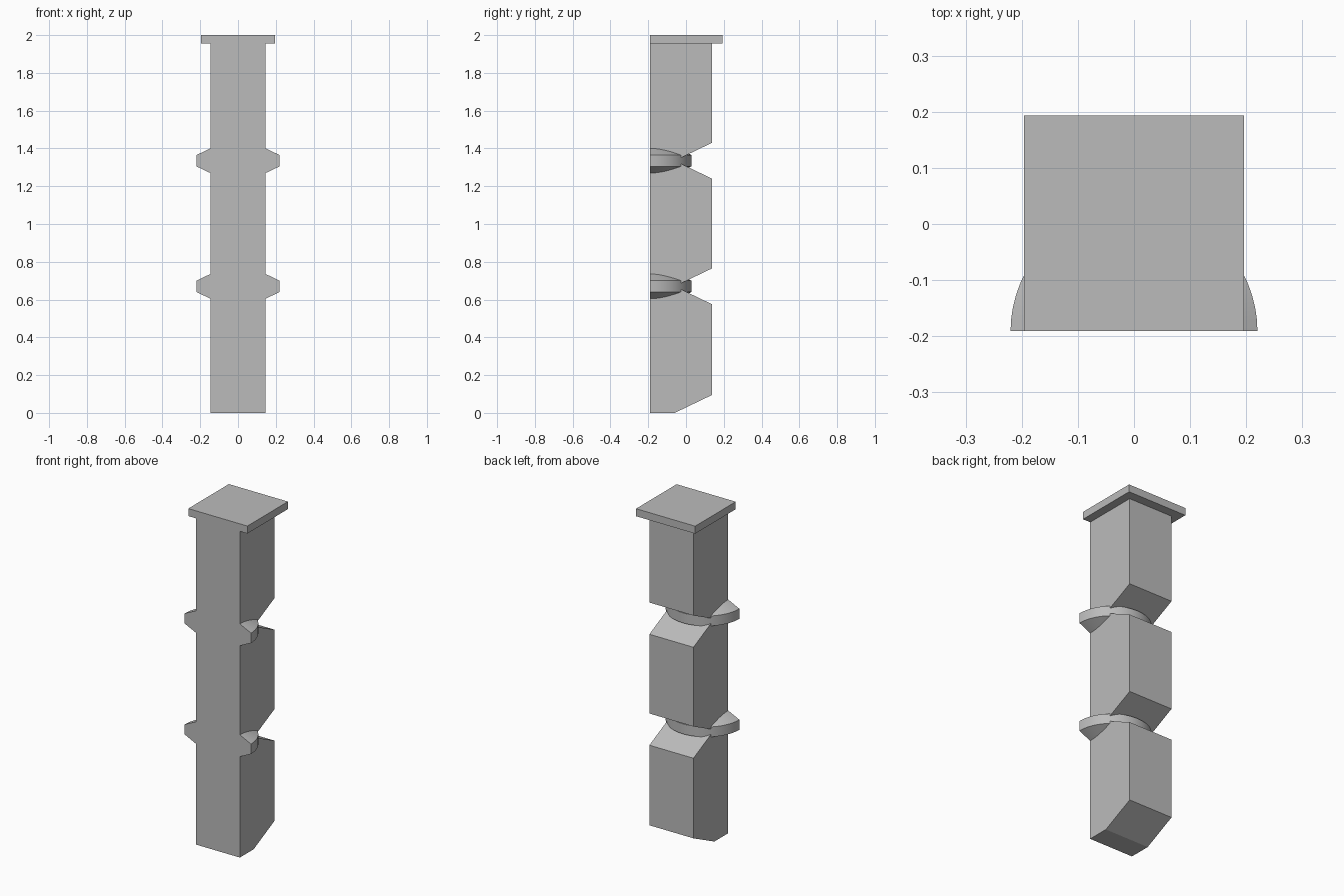
import bpy, bmesh
from math import pi, sin, cos, radians

cube = bpy.data.objects.get("Cube")
if cube:
    bpy.data.objects.remove(cube, do_unlink=True)

grey = bpy.data.materials.new("stone_grey")
grey.use_nodes = True
grey.diffuse_color = (0.5, 0.5, 0.5, 1)
grey.node_tree.nodes["Principled BSDF"].inputs["Base Color"].default_value = (0.5, 0.5, 0.5, 1)

FRONT, BACK = -0.191, 0.138      # flat front plane and rear of the shaft
HALF_W = 0.146                   # half width of the shaft
NOTCH_Y, RISE = -0.06, 0.095     # notch depth and half height
TOP = 1.955                      # underside of the cap
BANDS = (0.67, 1.335)            # heights of the notches and collars


def loft(name, sections, smooth=False):
    """Skin a row of matching closed sections and close both ends."""
    bm = bmesh.new()
    rings = [[bm.verts.new(p) for p in s] for s in sections]
    n = len(rings[0])
    for a, b in zip(rings, rings[1:]):
        for i in range(n):
            j = (i + 1) % n
            bm.faces.new((a[i], a[j], b[j], b[i]))
    bm.faces.new(rings[0])
    bm.faces.new(rings[-1])
    bmesh.ops.recalc_face_normals(bm, faces=bm.faces)
    mesh = bpy.data.meshes.new(name)
    bm.to_mesh(mesh)
    bm.free()
    mesh.materials.append(grey)
    obj = bpy.data.objects.new(name, mesh)
    bpy.context.collection.objects.link(obj)
    if smooth:
        bpy.ops.object.select_all(action='DESELECT')
        obj.select_set(True)
        bpy.context.view_layer.objects.active = obj
        bpy.ops.object.shade_smooth_by_angle(angle=radians(30))
    return obj


# Shaft: side profile with V notches in the back and a chamfered foot
profile = [(FRONT, 0), (NOTCH_Y, 0), (BACK, RISE)]
for z in BANDS:
    profile += [(BACK, z - RISE), (NOTCH_Y, z), (BACK, z + RISE)]
profile += [(BACK, TOP), (FRONT, TOP)]
loft("shaft", [[(x, y, z) for y, z in profile] for x in (-HALF_W, HALF_W)])

# Cap: flat square plate flush with the front
loft("cap", [[(-0.196, FRONT, z), (0.196, FRONT, z), (0.196, 0.193, z), (-0.196, 0.193, z)]
             for z in (TOP, 2.0)])

# Collars: half rings with a flat rim and sloping top and bottom
STEPS = 32
section = [(0.13, -0.073), (0.22, -0.03), (0.22, 0.03), (0.13, 0.073)]
for label, height in zip(("lower", "upper"), BANDS):
    loft(label + "_collar",
         [[(r * cos(pi * k / STEPS), FRONT + r * sin(pi * k / STEPS), height + z)
           for r, z in section] for k in range(STEPS + 1)], smooth=True)
